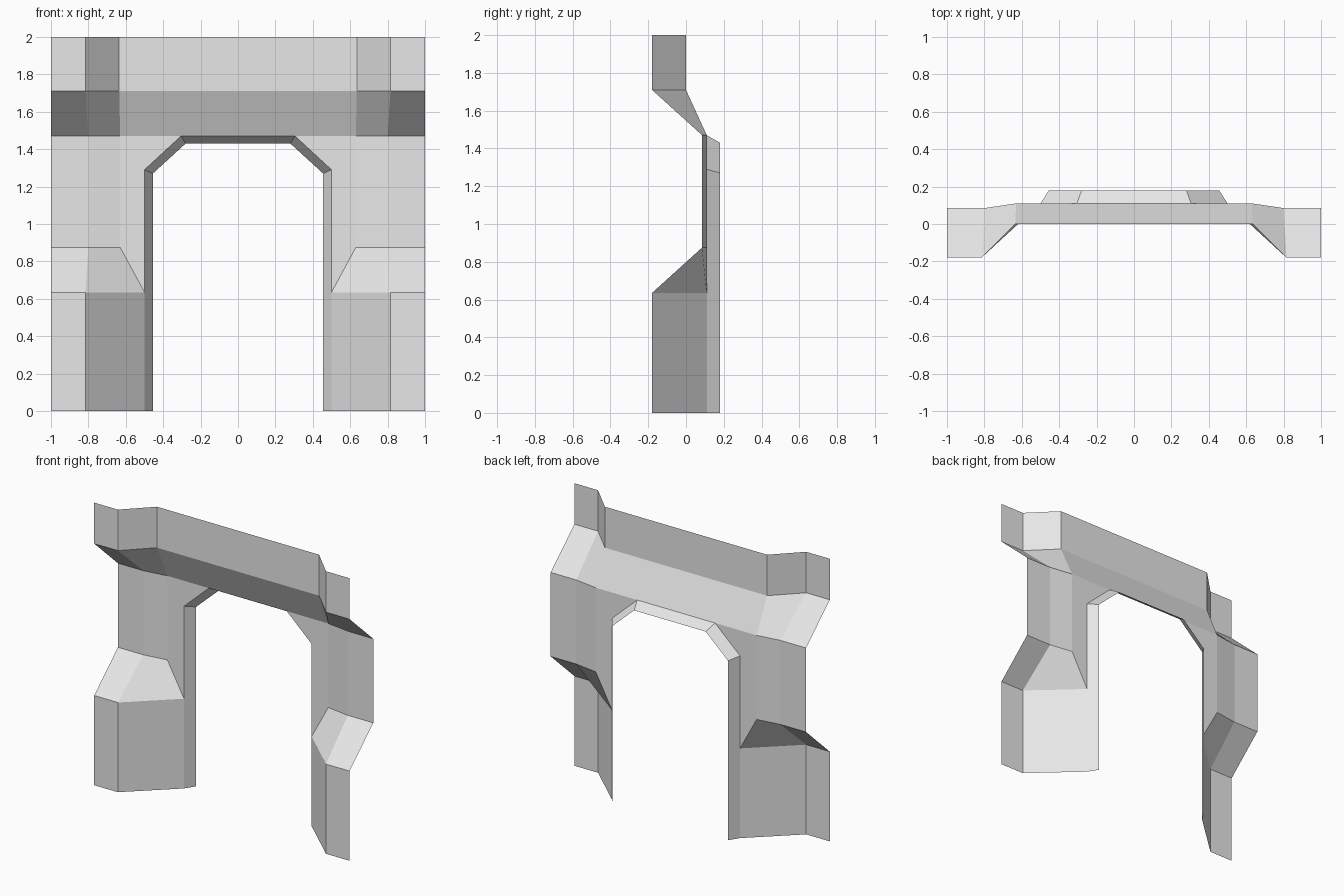
import bpy
import bmesh

if "Cube" in bpy.data.objects:
    bpy.data.objects.remove(bpy.data.objects["Cube"], do_unlink=True)

# Single grey finish
grey = bpy.data.materials.new("plain grey")
grey.use_nodes = True
COLOR = (0.8, 0.8, 0.8, 1)
grey.diffuse_color = COLOR
grey.node_tree.nodes["Principled BSDF"].inputs["Base Color"].default_value = COLOR


def level(plan, z):
    """Lift a plan outline to one height."""
    return [(x, y, z) for x, y in plan]


def sheet(name, upper, lower):
    """Skin two outlines with flat panels and mirror them across x = 0."""
    bm = bmesh.new()
    top = [bm.verts.new(p) for p in upper]
    low = [bm.verts.new(p) for p in lower]
    for i in range(len(top) - 1):
        bm.faces.new((top[i], top[i + 1], low[i + 1], low[i]))
    mesh = bpy.data.meshes.new(name)
    bm.to_mesh(mesh)
    bm.free()
    mesh.materials.append(grey)
    obj = bpy.data.objects.new(name, mesh)
    bpy.context.collection.objects.link(obj)
    obj.modifiers.new("Mirror", "MIRROR").use_clip = True


# Plan outlines, from the outer edge inward
FRONT, WALL, BACK = -0.18, 0.11, 0.18
SIDE = 0.085
head_plan = [(1, FRONT), (0.815, FRONT), (0.635, 0), (0, 0)]
wall_plan = [(1, SIDE), (0.8, SIDE), (0.63, WALL)]
foot_plan = [(1, FRONT), (0.815, FRONT), (0.5, WALL)]

# Heights
TOP, HEAD, SPRING, LEDGE, FOOT = 2, 1.71, 1.47, 0.875, 0.635

# Upper parapet and the sloped cornice under it
sheet("parapet", level(head_plan, TOP), level(head_plan, HEAD))
sheet("sloped_cornice", level(head_plan, HEAD),
      level(wall_plan + [(0, WALL)], SPRING))

# Recessed wall around the opening
sheet("recessed_wall",
      level(wall_plan + [(0.5, WALL), (0.305, WALL)], SPRING),
      level(wall_plan, LEDGE) + [(0.5, WALL, FOOT), (0.5, WALL, 1.29)])

# Sloped ledge and lower buttress
sheet("sloped_ledge", level(wall_plan, LEDGE), level(foot_plan, FOOT))
sheet("buttress", level(foot_plan, FOOT), level(foot_plan, 0))

# Angled lining of the opening
sheet("opening_lining",
      [(0.5, WALL, 0), (0.5, WALL, 1.29), (0.305, WALL, SPRING), (0, WALL, SPRING)],
      [(0.455, BACK, 0), (0.455, BACK, 1.27), (0.28, BACK, 1.43), (0, BACK, 1.43)])
